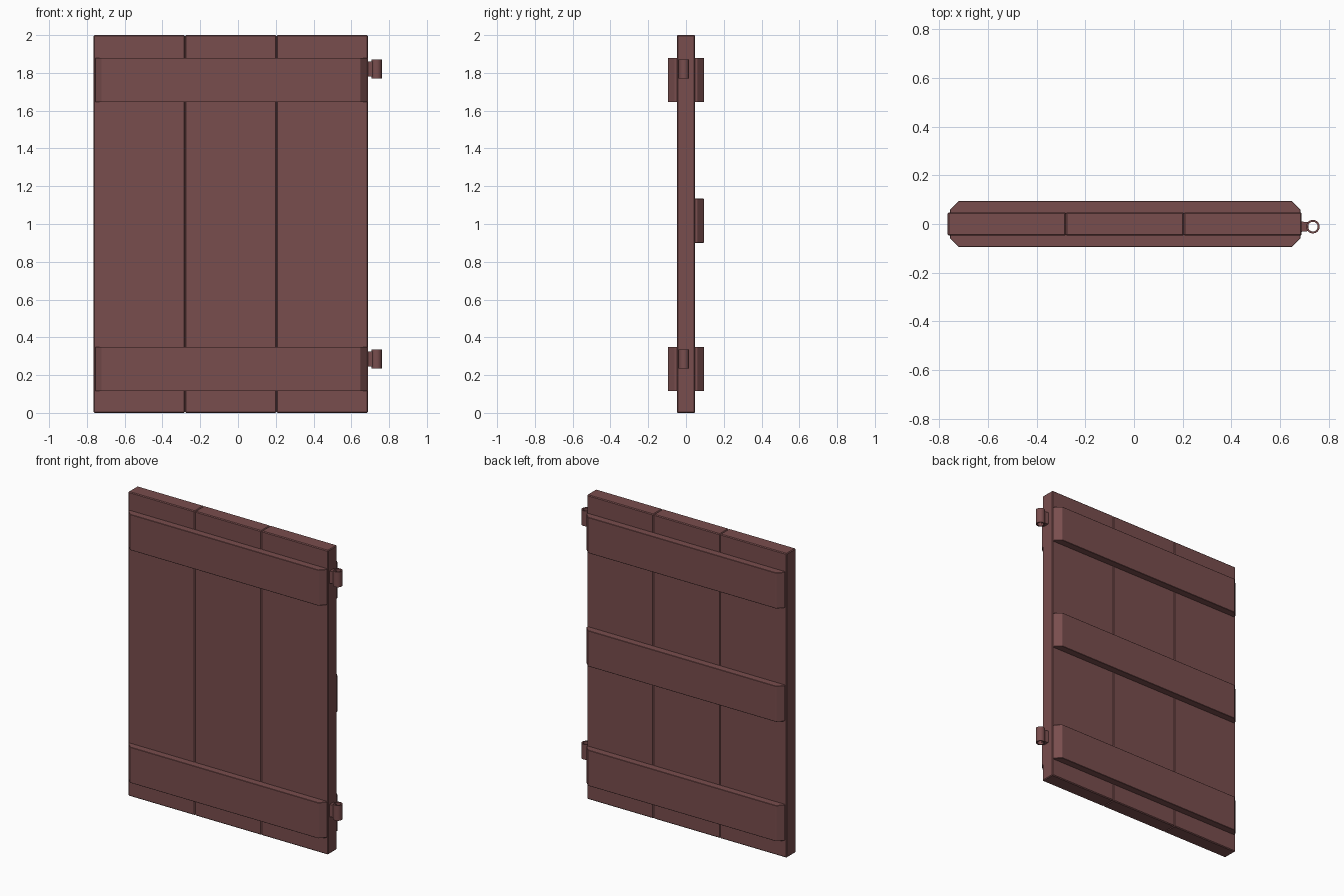
import bpy, bmesh, math

if "Cube" in bpy.data.objects:
    bpy.data.objects.remove(bpy.data.objects["Cube"])

mat = bpy.data.materials.new("red_brown_wood")
mat.diffuse_color = (0.19, 0.075, 0.075, 1)
mat.use_nodes = True
mat.node_tree.nodes["Principled BSDF"].inputs["Base Color"].default_value = mat.diffuse_color


def finish(name, bm, bevel=0.0):
    bmesh.ops.recalc_face_normals(bm, faces=bm.faces[:])
    mesh = bpy.data.meshes.new(name)
    bm.to_mesh(mesh)
    bm.free()
    mesh.materials.append(mat)
    ob = bpy.data.objects.new(name, mesh)
    bpy.context.collection.objects.link(ob)
    if bevel:
        mod = ob.modifiers.new("edge_bevel", 'BEVEL')
        mod.width = bevel
        mod.segments = 1
    return ob


def prism(name, outline, z0, z1, bevel=0.0):
    """Extrude an xy outline from z0 up to z1."""
    bm = bmesh.new()
    face = bm.faces.new([bm.verts.new((x, y, z0)) for x, y in outline])
    top = bmesh.ops.extrude_face_region(bm, geom=[face])["geom"]
    verts = [v for v in top if isinstance(v, bmesh.types.BMVert)]
    bmesh.ops.translate(bm, verts=verts, vec=(0, 0, z1 - z0))
    return finish(name, bm, bevel)


def tube(name, cx, cy, z0, z1, r_out, r_in, n=16):
    """Open pipe with wall thickness, spun from a rectangular section."""
    bm = bmesh.new()
    section = [(r_out, z0), (r_out, z1), (r_in, z1), (r_in, z0)]
    rings = []
    for i in range(n):
        a = 2 * math.pi * i / n
        rings.append([bm.verts.new((cx + r * math.cos(a), cy + r * math.sin(a), z))
                      for r, z in section])
    for i in range(n):
        p, q = rings[i], rings[(i + 1) % n]
        for j in range(4):
            k = (j + 1) % 4
            bm.faces.new((p[j], q[j], q[k], p[k]))
    ob = finish(name, bm)
    bpy.context.view_layer.objects.active = ob
    ob.select_set(True)
    bpy.ops.object.shade_smooth_by_angle(angle=math.radians(35))
    ob.select_set(False)


# Three upright planks, edge to edge with a fine bevel
X0, X1, HALF = -0.765, 0.688, 0.048
width = (X1 - X0) / 3
for i in range(3):
    a, b = X0 + i * width, X0 + (i + 1) * width
    prism(f"plank_{i + 1}", [(a, -HALF), (b, -HALF), (b, HALF), (a, HALF)],
          0, 2, bevel=0.005)

# Cross battens with chamfered ends: two on the front, three on the back
B0, B1, OUT, CH = -0.755, 0.683, 0.094, 0.035
for side, label, bottoms in ((-1, "front", (0.115, 1.645)),
                             (1, "back", (0.115, 0.90, 1.645))):
    outline = [(B0, HALF - 0.004), (B0, OUT - CH), (B0 + CH, OUT),
               (B1 - CH, OUT), (B1, OUT - CH), (B1, HALF - 0.004)]
    for i, z in enumerate(bottoms):
        prism(f"{label}_batten_{i + 1}", [(x, side * y) for x, y in outline],
              z, z + 0.235, bevel=0.002)

# Hinges: a short neck joined to a hollow barrel
HX, HY = 0.734, -0.011
for label, z in (("lower", 0.235), ("upper", 1.77)):
    tube(f"{label}_hinge_barrel", HX, HY, z, z + 0.10, 0.028, 0.020)
    prism(f"{label}_hinge_neck",
          [(X1 - 0.01, HY - 0.022), (0.7165, HY - 0.018),
           (0.7165, HY + 0.018), (X1 - 0.01, HY + 0.022)], z + 0.01, z + 0.09)
